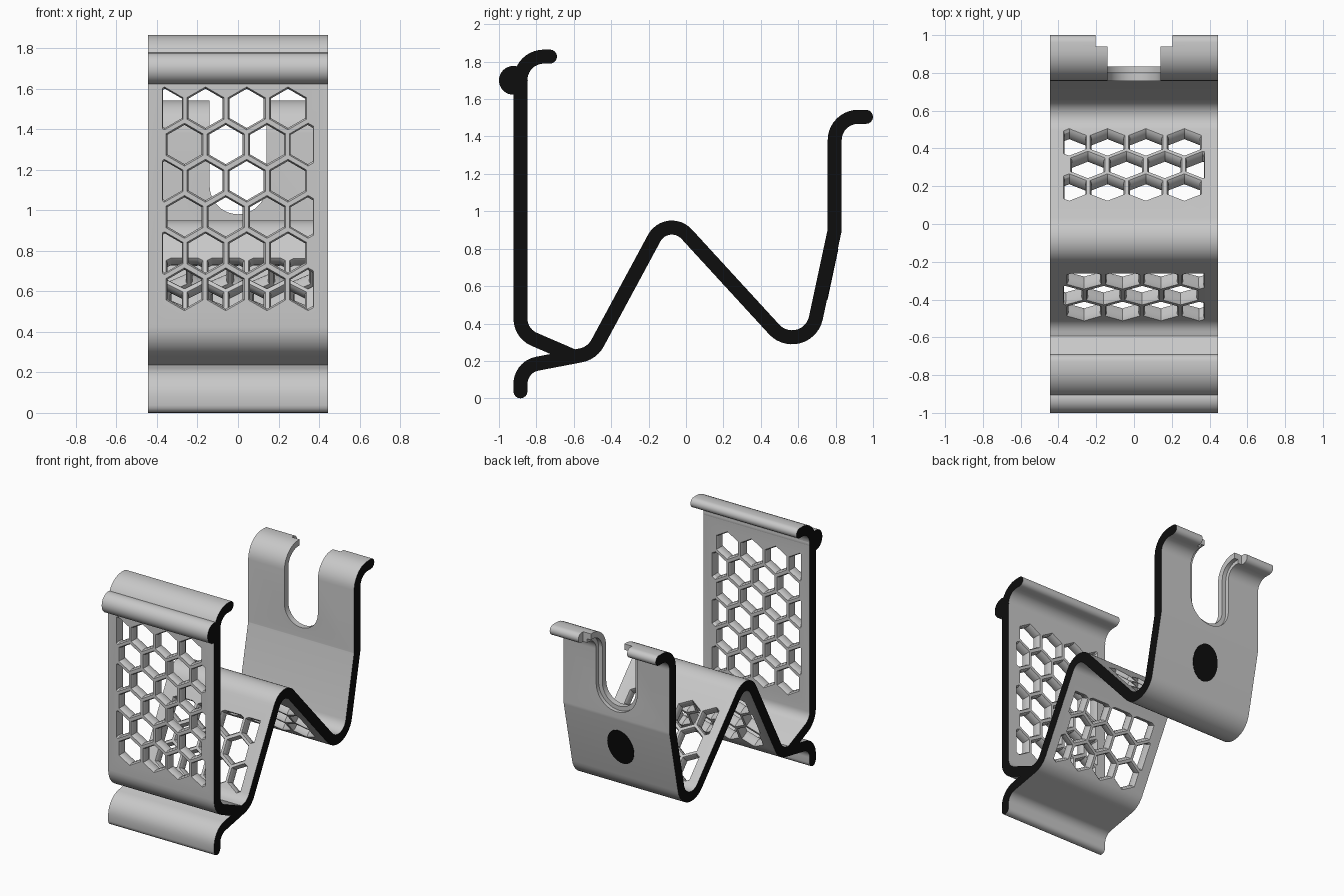
import bpy, bmesh, math
from mathutils import Vector as V

if "Cube" in bpy.data.objects:
    bpy.data.objects.remove(bpy.data.objects["Cube"])

HALF, H = 0.445, 0.0375          # half width of the stand, half thickness of the sheet


def material(name, c):
    m = bpy.data.materials.new(name)
    m.diffuse_color = (c, c, c, 1)
    m.use_nodes = True
    m.node_tree.nodes["Principled BSDF"].inputs["Base Color"].default_value = m.diffuse_color
    return m


GREY, BLACK = material("light_grey", 0.58), material("black", 0.004)


def make(name, bm):
    bmesh.ops.recalc_face_normals(bm, faces=bm.faces)
    me = bpy.data.meshes.new(name)
    bm.to_mesh(me)
    bm.free()
    ob = bpy.data.objects.new(name, me)
    bpy.context.collection.objects.link(ob)
    return ob


def loft(bm, rings):
    """Closed solid through matching rings of points."""
    rings = [[bm.verts.new(p) for p in r] for r in rings]
    for a, b in zip(rings, rings[1:]):
        for i in range(len(a)):
            j = (i + 1) % len(a)
            bm.faces.new((a[i], a[j], b[j], b[i]))
    bm.faces.new(rings[0])
    bm.faces.new(rings[-1][::-1])


def extrude_x(bm, outline, half):
    loft(bm, [[(x, y, z) for y, z in outline] for x in (-half, half)])


def fillet_path(corners):
    """Polyline of (y, z, radius) corners -> list of (point, tangent)."""
    pts = [V(c[:2]) for c in corners]
    out = [(pts[0], (pts[1] - pts[0]).normalized())]
    for i in range(1, len(pts) - 1):
        p, r = pts[i], corners[i][2]
        a, b = (p - pts[i - 1]).normalized(), (pts[i + 1] - p).normalized()
        turn = math.atan2(a.x * b.y - a.y * b.x, a.dot(b))
        s = math.copysign(1, turn)
        start = p - a * r * math.tan(abs(turn) / 2)
        c = start + V((-a.y, a.x)) * r * s
        n = max(2, round(abs(turn) / 0.16))
        for k in range(n + 1):
            g = turn * k / n
            t = V((a.x * math.cos(g) - a.y * math.sin(g), a.x * math.sin(g) + a.y * math.cos(g)))
            out.append((c + V((t.y, -t.x)) * r * s, t))
    out.append((pts[-1], (pts[-1] - pts[-2]).normalized()))
    return out


def side(path, off):
    return [p + V((-t.y, t.x)) * off for p, t in path]


def cap(p, t, n=8):
    """Half-round end from the left side over the tip to the right side."""
    l = V((-t.y, t.x))
    return [p + (l * math.cos(k * math.pi / n) + t * math.sin(k * math.pi / n)) * H for k in range(1, n)]


def strip(name, path):
    (p0, t0), (p1, t1) = path[0], path[-1]
    outline = side(path, H) + cap(p1, t1) + side(path, -H)[::-1] + cap(p0, -t0)
    bm = bmesh.new()
    extrude_x(bm, outline, HALF)
    return make(name, bm)


def clip(poly, axis, limit, sign):
    """Keep the part of a convex polygon on one side of an axis limit."""
    out = []
    for a, b in zip(poly, poly[1:] + poly[:1]):
        da, db = sign * (limit - a[axis]), sign * (limit - b[axis])
        if da >= 0:
            out.append(a)
        if da * db < 0:
            out.append(a.lerp(b, da / (da - db)))
    return out


def honeycomb(bm, origin, direction, rows, shift=0.0, s_max=9.0):
    """Chamfered hexagon cutters; rows are (distance along slope, first x)."""
    o, t = V((0, *origin)), V((0, *direction)).normalized()
    n = t.cross(V((1, 0, 0)))
    for s, x0 in rows:
        for k in range(4):
            cx = x0 + shift + 0.2035 * k
            hexa = [V((cx + 0.11 * math.sin(i * math.pi / 3), s + 0.11 * math.cos(i * math.pi / 3)))
                    for i in range(6)]
            for axis, lim, sg in ((0, 0.375, 1), (0, -0.375, -1), (1, s_max, 1)):
                hexa = clip(hexa, axis, lim, sg)
            if len(hexa) < 3 or max(p.x for p in hexa) - min(p.x for p in hexa) < 0.03:
                continue
            mid = sum(hexa, V((0, 0))) / len(hexa)
            rings = []
            for d, f in ((-0.05, 1.03), (-0.0225, 0.88), (0.0225, 0.88), (0.05, 1.03)):
                ring = [mid + (p - mid) * f for p in hexa]
                rings.append([o + t * p.y + n * d + V((p.x, 0, 0)) for p in ring])
            loft(bm, rings)


def cut(ob, bm, name):
    cutter = make(name, bm)
    cutter.hide_render = True
    mod = ob.modifiers.new("cut", 'BOOLEAN')
    mod.operation, mod.solver, mod.object = 'DIFFERENCE', 'EXACT', cutter
    bpy.context.view_layer.objects.active = ob
    bpy.ops.object.modifier_apply(modifier=mod.name)
    bpy.data.objects.remove(cutter)


def finish(ob):
    """Grey sheet with black side edges."""
    ob.data.materials.clear()
    ob.data.materials.append(GREY)
    ob.data.materials.append(BLACK)
    for f in ob.data.polygons:
        f.material_index = int(abs(f.normal.x) > 0.9 and abs(f.center.x) > HALF - 0.005)
    bpy.ops.object.select_all(action='DESELECT')
    ob.select_set(True)
    bpy.context.view_layer.objects.active = ob
    bpy.ops.object.shade_smooth_by_angle(angle=math.radians(30))


A, B = -0.364, -0.264            # first hexagon x of the two alternating rows

# front panel with top hook and honeycomb
front = strip("front_panel", fillet_path([
    (-0.727, 1.827, 0), (-0.885, 1.827, 0.125), (-0.885, 0.347, 0.12), (-0.60, 0.224, 0)]))
bm = bmesh.new()
honeycomb(bm, (-0.885, 0), (0, 1), [(0.61 + 0.1785 * i, A if i % 2 else B) for i in range(6)], s_max=1.615)
cut(front, bm, "front_holes")
finish(front)

# wave-shaped body: foot, front slope, peak, back slope, back wall, back hook
back_corners = [(0.6415, 0.183, 0.13), (0.795, 0.90, 0.06), (0.795, 1.505, 0.125), (0.9625, 1.505, 0)]
body = strip("wave_body", fillet_path([
    (-0.885, 0.0375, 0), (-0.885, 0.168, 0.11), (-0.502, 0.241, 0.13), (-0.0985, 0.989, 0.107)] + back_corners))
bm = bmesh.new()
honeycomb(bm, (-0.345, 0.532), (1, 1.855), [(-0.1765, B), (0, A), (0.1765, B)], s_max=0.245)
honeycomb(bm, (0.286, 0.570), (-1, 1.09), [(-0.1765, A), (0, B), (0.1765, A)], shift=0.02)
cut(body, bm, "slope_holes")


def arch(r, z0, z1):
    """U-shaped outline with a round bottom."""
    return [(r, z1), (-r, z1)] + [(r * math.cos(a), z0 + r * math.sin(a))
                                  for a in (math.pi + k * math.pi / 20 for k in range(21))]


# slot through the back wall
bm = bmesh.new()
loft(bm, [[(x, y, z) for x, z in arch(0.14, 1.12, 1.7)] for y in (0.7, 1.1)])
cut(body, bm, "slot")

# wider opening at the hook tip
bm = bmesh.new()
extrude_x(bm, [(0.94, 1.4), (1.1, 1.4), (1.1, 1.7), (0.94, 1.7)], 0.205)
cut(body, bm, "tip_notch")

# shallow ledge round the slot on the outer face
bm = bmesh.new()
ledge = fillet_path([(0.795, 1.12, 0)] + back_corners[2:])
extrude_x(bm, side(ledge, -0.008) + side(ledge, -0.06)[::-1], 0.172)
cut(body, bm, "ledge_upper")
bm = bmesh.new()
loft(bm, [[(x, y, z) for x, z in arch(0.172, 1.12, 1.125)] for y in (0.803, 0.9)])
cut(body, bm, "ledge_lower")
finish(body)

# round bar along the front top edge
bm = bmesh.new()
extrude_x(bm, [(-0.923 + 0.077 * math.cos(k * math.pi / 16), 1.70 + 0.077 * math.sin(k * math.pi / 16))
               for k in range(32)], HALF)
finish(make("front_bar", bm))

# plain dark oval plate on the sloped part of the back wall
bm = bmesh.new()
up = V((0, 0.1535, 0.717)).normalized()
out = V((0, up.z, -up.y))
base = V((0, 0.795 - 0.23 * 0.1535 / 0.717, 0.67)) + out * H
loft(bm, [[base + out * d + V((0.11 * math.cos(a), 0, 0)) + up * 0.14 * math.sin(a)
           for a in (k * math.pi / 16 for k in range(32))] for d in (-0.003, 0.003)])
plate = make("oval_plate", bm)
plate.data.materials.append(BLACK)
